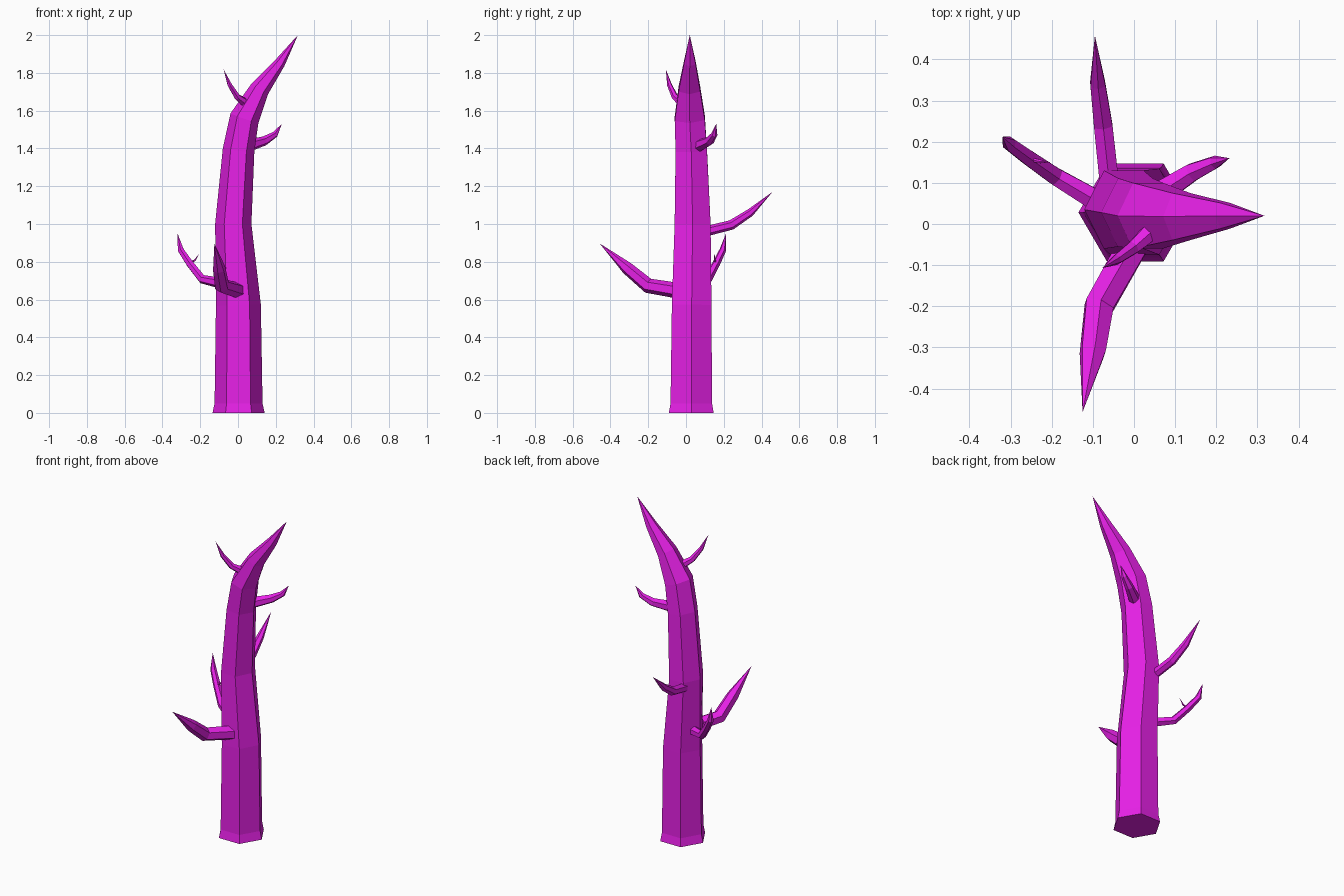
import bpy, bmesh, math
from mathutils import Vector

bark = bpy.data.materials.new("magenta_bark")
bark.diffuse_color = (0.8, 0.015, 0.8, 1)


def limb(name, stations, side=None, sides=6):
    """Faceted tapering tube; stations are (x, y, z, ru, rv), the last is the tip."""
    pts = [Vector(s[:3]) for s in stations]
    span = pts[-1] - pts[0]
    side = Vector(side) if side else Vector((-span.y, span.x, 0)).normalized()
    bm = bmesh.new()
    rings = []
    for i, s in enumerate(stations[:-1]):
        ahead = (pts[i + 1] - pts[i]).normalized()
        behind = (pts[i] - pts[i - 1]).normalized() if i else ahead
        t = (ahead + behind).normalized()
        v = (side - t * side.dot(t)).normalized()
        u = v.cross(t)
        ring = []
        for k in range(sides):
            a = 2 * math.pi * k / sides
            ring.append(bm.verts.new(pts[i] + u * s[3] * math.cos(a) + v * s[4] * math.sin(a)))
        rings.append(ring)
    tip = bm.verts.new(pts[-1])
    bm.faces.new(rings[0][::-1])
    for k in range(sides):
        n = (k + 1) % sides
        for a, b in zip(rings, rings[1:]):
            bm.faces.new((a[k], a[n], b[n], b[k]))
        bm.faces.new((rings[-1][k], rings[-1][n], tip))
    bmesh.ops.recalc_face_normals(bm, faces=bm.faces)
    mesh = bpy.data.meshes.new(name)
    bm.to_mesh(mesh)
    bm.free()
    mesh.materials.append(bark)
    bpy.context.collection.objects.link(bpy.data.objects.new(name, mesh))


# Trunk with a small foot flare and a bent, pointed top
limb("trunk", [
    (0.003, 0.028, 0.0, 0.138, 0.137),
    (0.003, 0.028, 0.05, 0.127, 0.127),
    (0.002, 0.03, 0.57, 0.119, 0.121),
    (-0.025, 0.035, 1.0, 0.096, 0.11),
    (0.003, 0.028, 1.39, 0.084, 0.096),
    (0.034, 0.02, 1.56, 0.078, 0.092),
    (0.115, 0.018, 1.715, 0.052, 0.066),
    (0.222, 0.02, 1.853, 0.029, 0.036),
    (0.317, 0.02, 2.0, 0, 0)], side=(0, 1, 0))

# Branches: (x, y, z, radius) along each curve
branches = {
    "front_branch": [(0.01, -0.03, 0.645, 0.042), (-0.085, -0.2, 0.673, 0.04),
                     (-0.1, -0.31, 0.765, 0.034), (-0.125, -0.457, 0.897, 0)],
    "back_branch": [(-0.06, 0.1, 0.96, 0.027), (-0.075, 0.24, 0.995, 0.026),
                    (-0.088, 0.34, 1.06, 0.021), (-0.095, 0.458, 1.17, 0)],
    "left_branch": [(-0.08, 0.05, 0.685, 0.03), (-0.19, 0.115, 0.708, 0.024),
                    (-0.255, 0.16, 0.79, 0.021), (-0.303, 0.195, 0.862, 0.018),
                    (-0.32, 0.212, 0.95, 0)],
    "left_branch_twig": [(-0.258, 0.158, 0.795, 0.006), (-0.228, 0.152, 0.808, 0.005),
                         (-0.204, 0.15, 0.845, 0)],
    "right_upper_branch": [(0.055, 0.07, 1.415, 0.033), (0.14, 0.125, 1.44, 0.025),
                           (0.197, 0.15, 1.475, 0.017), (0.232, 0.16, 1.53, 0)],
    "front_upper_branch": [(0.04, -0.02, 1.64, 0.024), (-0.003, -0.058, 1.672, 0.018),
                           (-0.043, -0.087, 1.735, 0.013), (-0.077, -0.107, 1.82, 0)],
}
for name, path in branches.items():
    limb(name, [p + (p[3],) for p in path])
